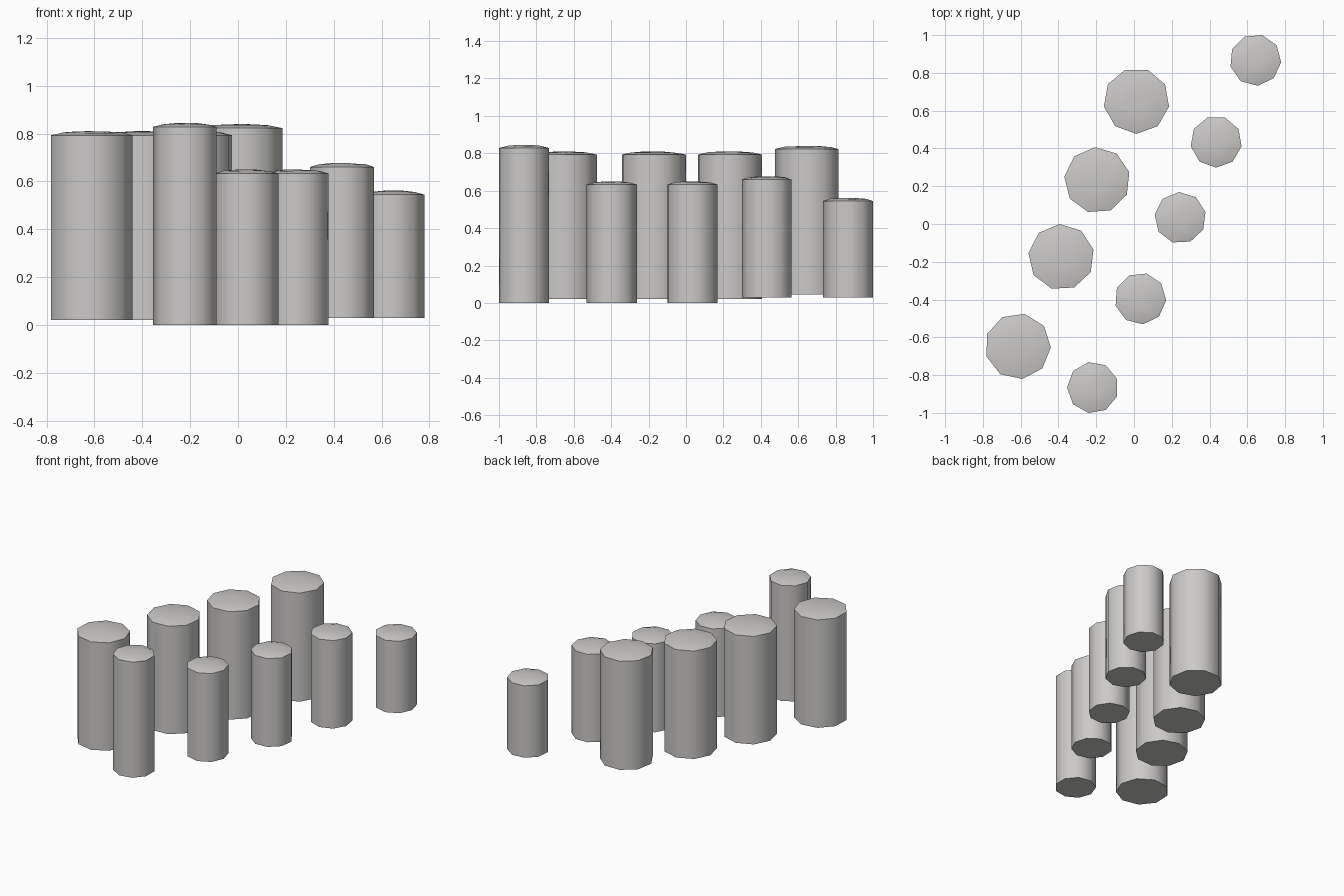
import bpy, bmesh, math, random

random.seed(4)
SIDES = 9
THICK, THIN = 0.175, 0.1366

cube = bpy.data.objects.get("Cube")
if cube:
    bpy.data.objects.remove(cube, do_unlink=True)

stone = bpy.data.materials.new("pale_grey_stone")
stone.use_nodes = True
colour = (0.60, 0.59, 0.58, 1)
stone.diffuse_color = colour
stone.node_tree.nodes["Principled BSDF"].inputs["Base Color"].default_value = colour


def pillar(name, x, y, radius, bottom, top, turn):
    """Nine-sided column with a shallow, slightly worn domed cap."""
    bm = bmesh.new()

    def ring(scale, z, wear=0.0):
        verts = []
        for i in range(SIDES):
            a = math.radians(turn) + math.tau * i / SIDES
            r = radius * scale
            verts.append(bm.verts.new((r * math.cos(a), r * math.sin(a),
                                       z - random.uniform(0, wear))))
        return verts

    # base, wall top, worn shoulder and crown
    height = top - bottom
    rings = [ring(1, 0), ring(1, height - 0.017),
             ring(0.72, height - 0.004, 0.004), ring(0.35, height, 0.003)]
    bm.faces.new(rings[0][::-1])
    for low, high in zip(rings, rings[1:]):
        for i in range(SIDES):
            j = (i + 1) % SIDES
            bm.faces.new((low[i], low[j], high[j], high[i]))
    crown = bm.verts.new((0, 0, height))
    for i in range(SIDES):
        bm.faces.new((rings[-1][i], rings[-1][(i + 1) % SIDES], crown))

    mesh = bpy.data.meshes.new(name)
    bm.to_mesh(mesh)
    bm.free()
    mesh.materials.append(stone)
    obj = bpy.data.objects.new(name, mesh)
    obj.location = (x, y, bottom)
    bpy.context.collection.objects.link(obj)
    bpy.ops.object.select_all(action='DESELECT')
    obj.select_set(True)
    bpy.context.view_layer.objects.active = obj
    bpy.ops.object.shade_smooth_by_angle(angle=math.radians(45))


# back row of thick pillars: x, y, bottom, top, turn
thick_row = [
    (-0.615, -0.647, 0.02, 0.81, 78),
    (-0.385, -0.175, 0.02, 0.81, 93),
    (-0.195, 0.232, 0.02, 0.81, 94),
    (0.013, 0.652, 0.045, 0.84, 70),
]
# front row of thin pillars
thin_row = [
    (-0.218, -0.866, 0.0, 0.845, 100),
    (0.034, -0.395, 0.0, 0.65, 76),
    (0.245, 0.033, 0.0, 0.65, 93),
    (0.435, 0.435, 0.03, 0.677, 70),
    (0.643, 0.868, 0.03, 0.562, 75),
]

for label, radius, row in (("thick", THICK, thick_row), ("thin", THIN, thin_row)):
    for n, (x, y, bottom, top, turn) in enumerate(row, 1):
        pillar(f"{label}_pillar_{n}", x, y, radius, bottom, top, turn)
